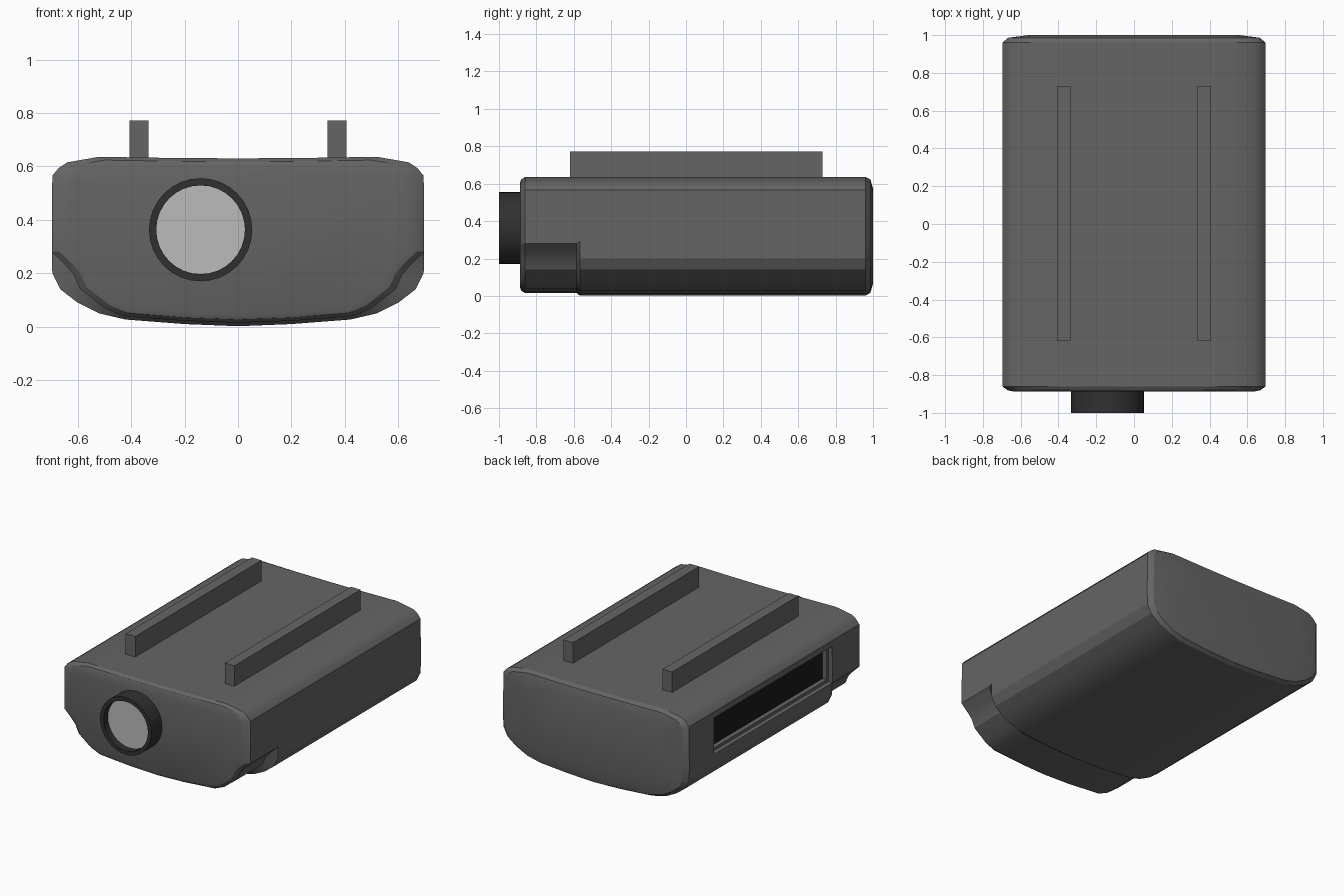
import bpy, bmesh, math
from mathutils import Matrix

if "Cube" in bpy.data.objects:
    bpy.data.objects.remove(bpy.data.objects["Cube"])


def material(name, v):
    m = bpy.data.materials.new(name)
    m.diffuse_color = (v, v, v, 1)
    m.use_nodes = True
    m.node_tree.nodes["Principled BSDF"].inputs["Base Color"].default_value = m.diffuse_color
    return m


SHELL = material("shell_grey", 0.13)
DARK = material("dark_rim", 0.03)
BLACK = material("vent_black", 0.01)
GLASS = material("lens_glass", 0.5)


def make(name, bm, mat, smooth=None):
    bmesh.ops.recalc_face_normals(bm, faces=bm.faces)
    me = bpy.data.meshes.new(name)
    bm.to_mesh(me)
    bm.free()
    ob = bpy.data.objects.new(name, me)
    bpy.context.collection.objects.link(ob)
    me.materials.append(mat)
    if smooth:
        select(ob)
        bpy.ops.object.shade_smooth_by_angle(angle=math.radians(smooth))
    return ob


def select(ob):
    bpy.ops.object.select_all(action='DESELECT')
    ob.select_set(True)
    bpy.context.view_layer.objects.active = ob


def box(name, lo, hi, mat):
    bm = bmesh.new()
    bmesh.ops.create_cube(bm, size=1)
    for v in bm.verts:
        v.co = [lo[i] + (v.co[i] + 0.5) * (hi[i] - lo[i]) for i in range(3)]
    return make(name, bm, mat)


def loft(bm, loops):
    rings = [[bm.verts.new(p) for p in loop] for loop in loops]
    n = len(rings[0])
    for a, b in zip(rings, rings[1:]):
        for i in range(n):
            j = (i + 1) % n
            bm.faces.new((a[i], a[j], b[j], b[i]))
    return rings


# Body: half profiles, mirrored and lofted along y with rounded ends
TOP = [(0, .63), (.27, .632), (.52, .636), (.64, .615), (.672, .593), (.695, .565)]
MAIN = TOP + [(.697, .29), (.695, .2), (.665, .14), (.6, .09), (.52, .05),
              (.42, .027), (.2, .01), (0, .002)]
FRONT = TOP + [(.697, .28), (.65, .235), (.615, .195), (.59, .14), (.5, .07),
               (.43, .04), (.2, .022), (0, .015)]


def section(half, y, s):
    full = half + [(-x, z) for x, z in half[-2:0:-1]]
    return [(x * s, y, .325 + (z - .325) * s) for x, z in full]


bm = bmesh.new()
rings = loft(bm, [section(FRONT, -.887, .91), section(FRONT, -.88, .96),
                  section(FRONT, -.86, 1), section(FRONT, -.585, 1),
                  section(MAIN, -.568, 1), section(MAIN, .96, 1),
                  section(MAIN, .986, .955), section(MAIN, 1.0, .8)])
bm.faces.new(rings[0])
bm.faces.new(rings[-1])
body = make("body", bm, SHELL)

# Side vent: recess cut into the left side with a stepped lip and black back
for k, (depth, m) in enumerate([(.03, 0), (.065, .02)]):
    cutter = box("vent_cutter", (-.8, -.57 + m, .28 + m),
                 (-.697 + depth, .695 - m, .525 - m), SHELL)
    cutter.hide_render = True
    mod = body.modifiers.new("vent", 'BOOLEAN')
    mod.operation = 'DIFFERENCE'
    mod.solver = 'EXACT'
    mod.object = cutter
    select(body)
    bpy.ops.object.modifier_apply(modifier=mod.name)
    bpy.data.objects.remove(cutter)
bpy.ops.object.shade_smooth_by_angle(angle=math.radians(25))
box("vent_panel", (-.637, -.55, .3), (-.62, .675, .505), BLACK)

# Mounting rails on top
for side, x in (("left", -.371), ("right", .371)):
    box(side + "_rail", (x - .036, -.62, .61), (x + .036, .73, .772), SHELL)

# Lens barrel: stepped tube, and the glass disc inside it
CX, CZ, N = -.14, .363, 32


def circle(r, y):
    return [(CX + r * math.cos(2 * math.pi * i / N), y,
             CZ + r * math.sin(2 * math.pi * i / N)) for i in range(N)]


bm = bmesh.new()
loft(bm, [circle(.193, -.86), circle(.193, -1), circle(.166, -1), circle(.166, -.86),
          circle(.193, -.86)])
bmesh.ops.remove_doubles(bm, verts=bm.verts, dist=1e-5)
make("lens_barrel", bm, DARK, 30)

bm = bmesh.new()
bmesh.ops.create_cone(bm, cap_ends=True, segments=N, radius1=.167, radius2=.167, depth=.03,
                      matrix=Matrix.Translation((CX, -.94, CZ)) @ Matrix.Rotation(math.pi / 2, 4, 'X'))
make("lens_glass", bm, GLASS, 30)
